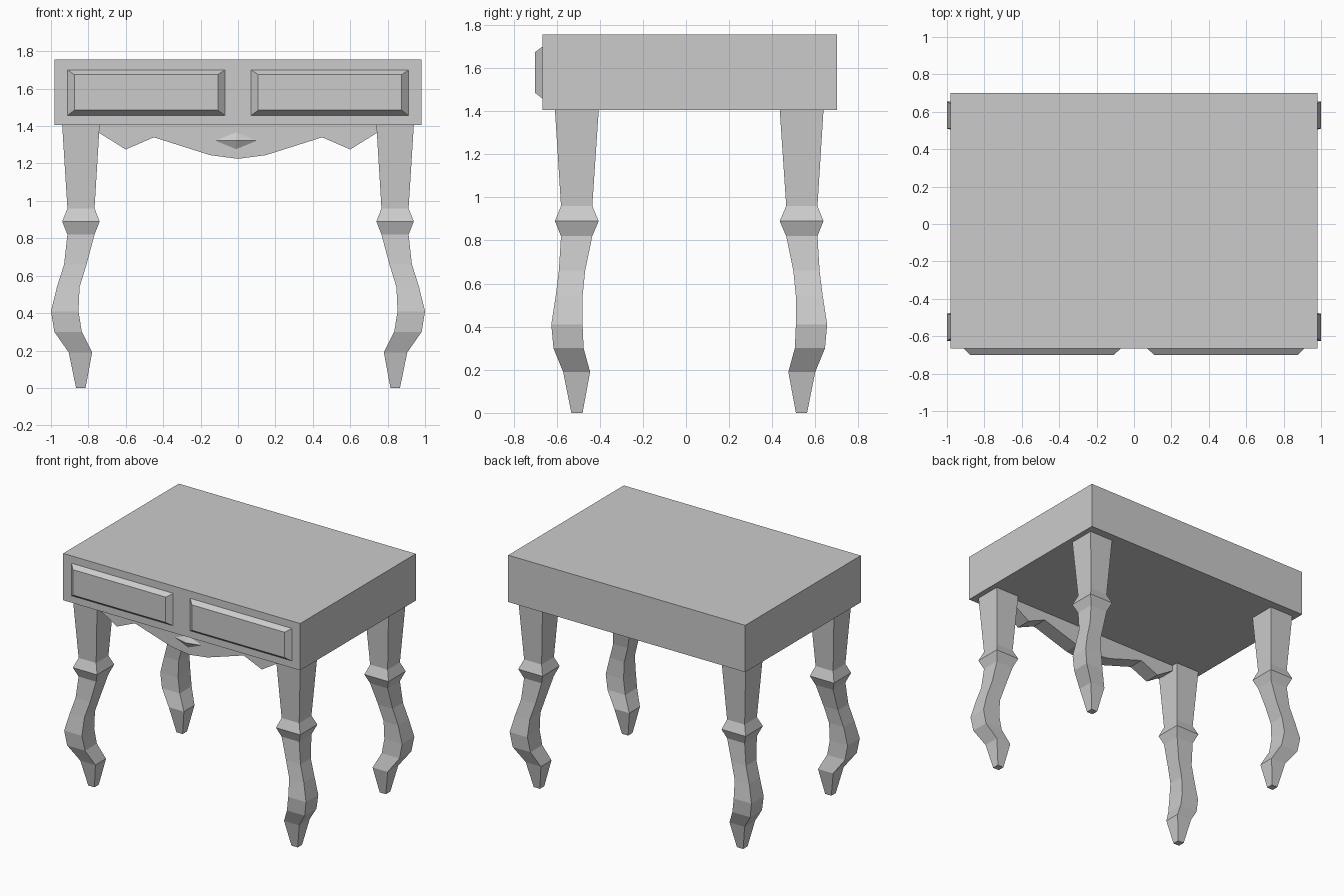
import bpy
import bmesh

cube = bpy.data.objects.get("Cube")
if cube:
    bpy.data.objects.remove(cube, do_unlink=True)

GREY = (0.6, 0.6, 0.6, 1.0)
grey = bpy.data.materials.new("plain grey")
grey.use_nodes = True
grey.diffuse_color = GREY
grey.node_tree.nodes["Principled BSDF"].inputs["Base Color"].default_value = GREY

MID_Y = 0.015      # depth centre of the four legs
FRONT = -0.665     # front plane of the table box


def loft(name, rings):
    """Closed flat-faced solid joining rings that have equal point counts."""
    bm = bmesh.new()
    loops = [[bm.verts.new(p) for p in ring] for ring in rings]
    for a, b in zip(loops, loops[1:]):
        n = len(a)
        for i in range(n):
            j = (i + 1) % n
            bm.faces.new((a[i], a[j], b[j], b[i]))
    bm.faces.new(loops[0])
    bm.faces.new(loops[-1])
    bmesh.ops.recalc_face_normals(bm, faces=bm.faces)
    mesh = bpy.data.meshes.new(name)
    bm.to_mesh(mesh)
    bm.free()
    mesh.materials.append(grey)
    obj = bpy.data.objects.new(name, mesh)
    bpy.context.collection.objects.link(obj)
    return obj


def flat_ring(x0, x1, y0, y1, z):
    return [(x0, y0, z), (x1, y0, z), (x1, y1, z), (x0, y1, z)]


def upright_ring(x0, x1, z0, z1, y):
    return [(x0, y, z0), (x1, y, z0), (x1, y, z1), (x0, y, z1)]


# Table box
loft("table_box", [flat_ring(-0.98, 0.98, FRONT, 0.70, z) for z in (1.405, 1.755)])

# Drawer fronts with sloped edges
for side, sx in (("left", 1), ("right", -1)):
    loft(side + "_drawer_front", [
        upright_ring(sx * 0.07, sx * 0.912, 1.457, 1.70, FRONT + 0.005),
        upright_ring(sx * 0.07, sx * 0.912, 1.457, 1.70, FRONT),
        upright_ring(sx * 0.108, sx * 0.875, 1.485, 1.675, -0.70)])

# Curved square legs: height, inner x, outer x, inner depth, outer depth
LEG = [
    (1.405, 0.74, 0.94, 0.42, 0.623),
    (0.96, 0.767, 0.912, 0.45, 0.595),
    (0.89, 0.74, 0.94, 0.42, 0.623),
    (0.82, 0.767, 0.912, 0.45, 0.595),
    (0.66, 0.81, 0.93, 0.483, 0.605),
    (0.54, 0.847, 0.968, 0.495, 0.62),
    (0.41, 0.853, 1.0, 0.495, 0.64),
    (0.30, 0.835, 0.982, 0.49, 0.63),
    (0.19, 0.78, 0.905, 0.46, 0.585),
    (0.0, 0.815, 0.866, 0.495, 0.547),
]
for end, sy in (("front", -1), ("back", 1)):
    for side, sx in (("left", 1), ("right", -1)):
        loft(end + "_" + side + "_leg", [
            flat_ring(sx * xi, sx * xo, MID_Y + sy * yi, MID_Y + sy * yo, z)
            for z, xi, xo, yi, yo in LEG])

# Scalloped apron between the front legs
HALF = [(0.15, 1.245), (0.45, 1.34), (0.60, 1.275), (0.74, 1.362), (0.80, 1.40), (0.80, 1.406)]
outline = [(0, 1.225)] + HALF + [(-x, z) for x, z in reversed(HALF)]
loft("apron", [[(x, y, z) for x, z in outline] for y in (-0.575, -0.455)])

# Pointed diamond ornament on the apron
bm = bmesh.new()
base = [bm.verts.new(p) for p in ((-0.125, -0.574, 1.322), (-0.01, -0.574, 1.275),
                                  (0.105, -0.574, 1.322), (-0.01, -0.574, 1.368))]
tip = bm.verts.new((-0.01, -0.602, 1.322))
bm.faces.new(base)
for i in range(4):
    bm.faces.new((base[i], base[(i + 1) % 4], tip))
bmesh.ops.recalc_face_normals(bm, faces=bm.faces)
mesh = bpy.data.meshes.new("apron_diamond")
bm.to_mesh(mesh)
bm.free()
mesh.materials.append(grey)
bpy.context.collection.objects.link(bpy.data.objects.new("apron_diamond", mesh))
